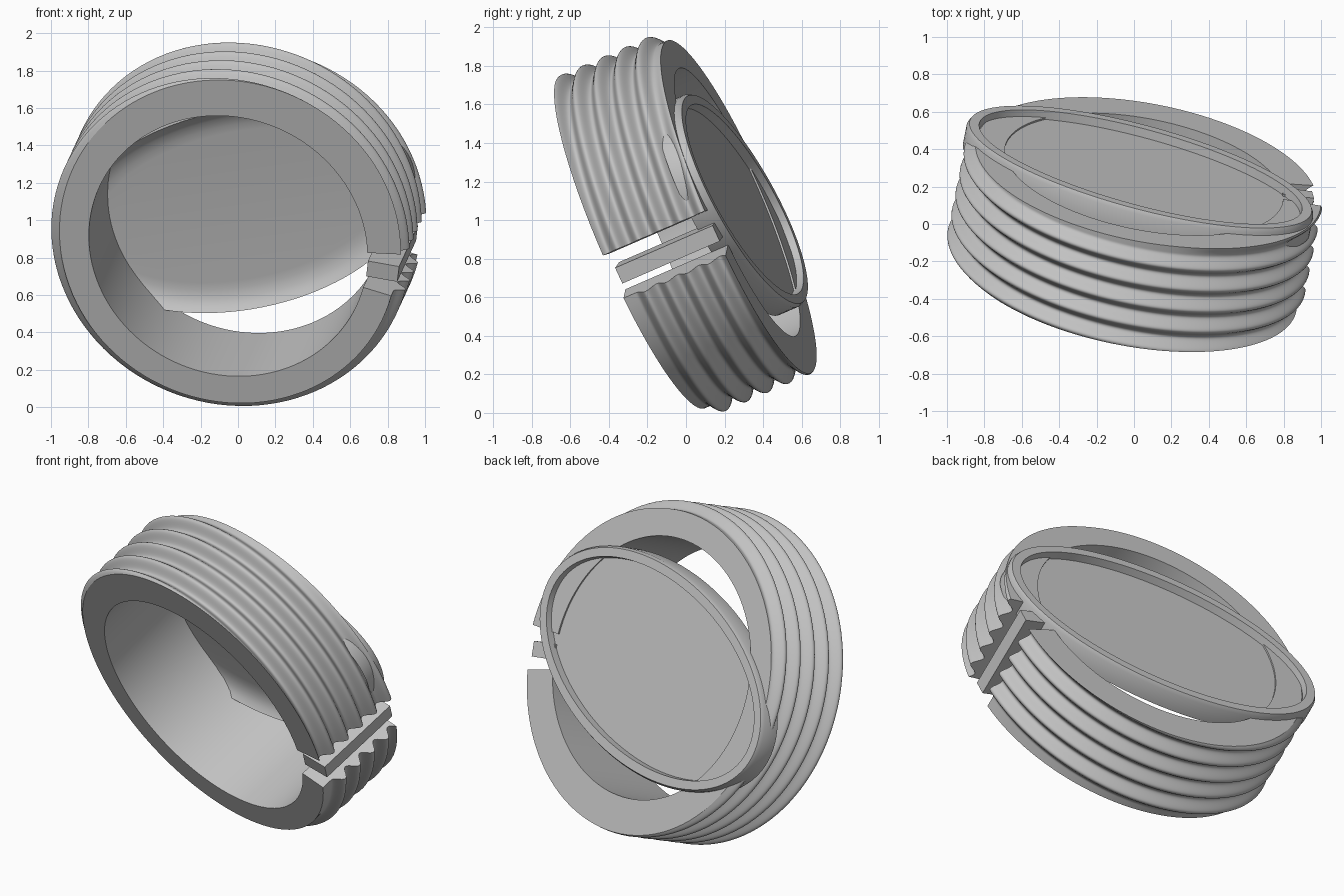
import bpy, bmesh
from math import cos, sin, pi, radians
from mathutils import Matrix, Vector

cube = bpy.data.objects.get("Cube")
if cube:
    bpy.data.objects.remove(cube)

grey = bpy.data.materials.new("plain grey")
grey.use_nodes = True
colour = (0.54, 0.54, 0.54, 1)
grey.diffuse_color = colour
grey.node_tree.nodes["Principled BSDF"].inputs["Base Color"].default_value = colour

# Tilted frame: local y is the ring axis, local x and z span the ring plane
axis = Vector((0.18, 0.902, 0.392)).normalized()
up = (Vector((0, 0, 1)) - axis * axis.z).normalized()
side = axis.cross(up)
frame = Matrix((side, axis, up)).transposed().to_4x4()
frame.translation = (0, 0, 0.978)

HALF = 0.295
INNER, VALLEY, PEAK = 0.757, 0.914, 0.97
PITCH, LEAD, RIDGES = 0.121, 0.17, 5


def finish(name, bm):
    bmesh.ops.recalc_face_normals(bm, faces=bm.faces)
    mesh = bpy.data.meshes.new(name)
    bm.to_mesh(mesh)
    bm.free()
    ob = bpy.data.objects.new(name, mesh)
    bpy.context.collection.objects.link(ob)
    mesh.materials.append(grey)
    ob.matrix_world = frame
    bpy.ops.object.select_all(action='DESELECT')
    ob.select_set(True)
    bpy.context.view_layer.objects.active = ob
    bpy.ops.object.shade_smooth_by_angle(angle=radians(30))


def skin(bm, loops):
    """Join neighbouring closed vertex loops with quads and cap both ends."""
    count = len(loops[0])
    for a, b in zip(loops, loops[1:]):
        for j in range(count):
            k = (j + 1) % count
            bm.faces.new((a[j], a[k], b[k], b[j]))
    bm.faces.new(loops[0])
    bm.faces.new(loops[-1])


# Open ring with five screw-like ridges and a sixth that runs out at the back
def ridge_radius(h, ang):
    first = -0.283 + LEAD * (ang - pi / 2) / (2 * pi)
    turn = (h - first) / PITCH
    height = PEAK - VALLEY
    if turn < -0.5:
        height = 0
    elif turn > RIDGES - 0.5:
        height *= max(0, 1 - ang / 1.3)
    return VALLEY + height * (0.5 + 0.5 * cos(2 * pi * turn))


bm = bmesh.new()
loops = []
start, end, steps, rows = radians(-3), radians(341.5), 108, 96
for i in range(steps + 1):
    ang = start + (end - start) * i / steps
    section = [(INNER, HALF), (INNER, -HALF)]
    for j in range(rows + 1):
        h = -HALF + 2 * HALF * j / rows
        section.append((ridge_radius(h, ang), h))
    loops.append([bm.verts.new((r * cos(ang), h, r * sin(ang))) for r, h in section])
skin(bm, loops)
finish("ridged_ring", bm)

# Straight bar standing in the gap of the ring
bm = bmesh.new()
bmesh.ops.create_cube(bm, size=1)
bmesh.ops.scale(bm, vec=(0.17, 2 * HALF - 0.03, 0.09), verts=bm.verts)
bmesh.ops.translate(bm, vec=(0.84, 0.015, 0), verts=bm.verts)
bmesh.ops.rotate(bm, matrix=Matrix.Rotation(radians(11), 3, 'Y'), verts=bm.verts)
finish("gap_bar", bm)

# Oval plate with a raised lip at the back and a shallow hollow at the front
bm = bmesh.new()
LONG, SHORT = 0.975, 0.57
profile = [(0.15, 0.265), (0.11, 0.262), (0.06, 0.25), (0.02, 0.225), (0, 0.2),
           (0, 0.31), (0.012, 0.333), (0.065, 0.333), (0.07, 0.285)]
loops = []
for inset, h in profile:
    loops.append([bm.verts.new(((LONG - inset) * cos(2 * pi * k / 96), h,
                                (SHORT - inset) * sin(2 * pi * k / 96)))
                  for k in range(96)])
skin(bm, loops)
bmesh.ops.rotate(bm, matrix=Matrix.Rotation(radians(-13.9), 3, 'Y'), verts=bm.verts)
bmesh.ops.translate(bm, vec=(-0.025, 0, 0), verts=bm.verts)
finish("oval_plate", bm)
